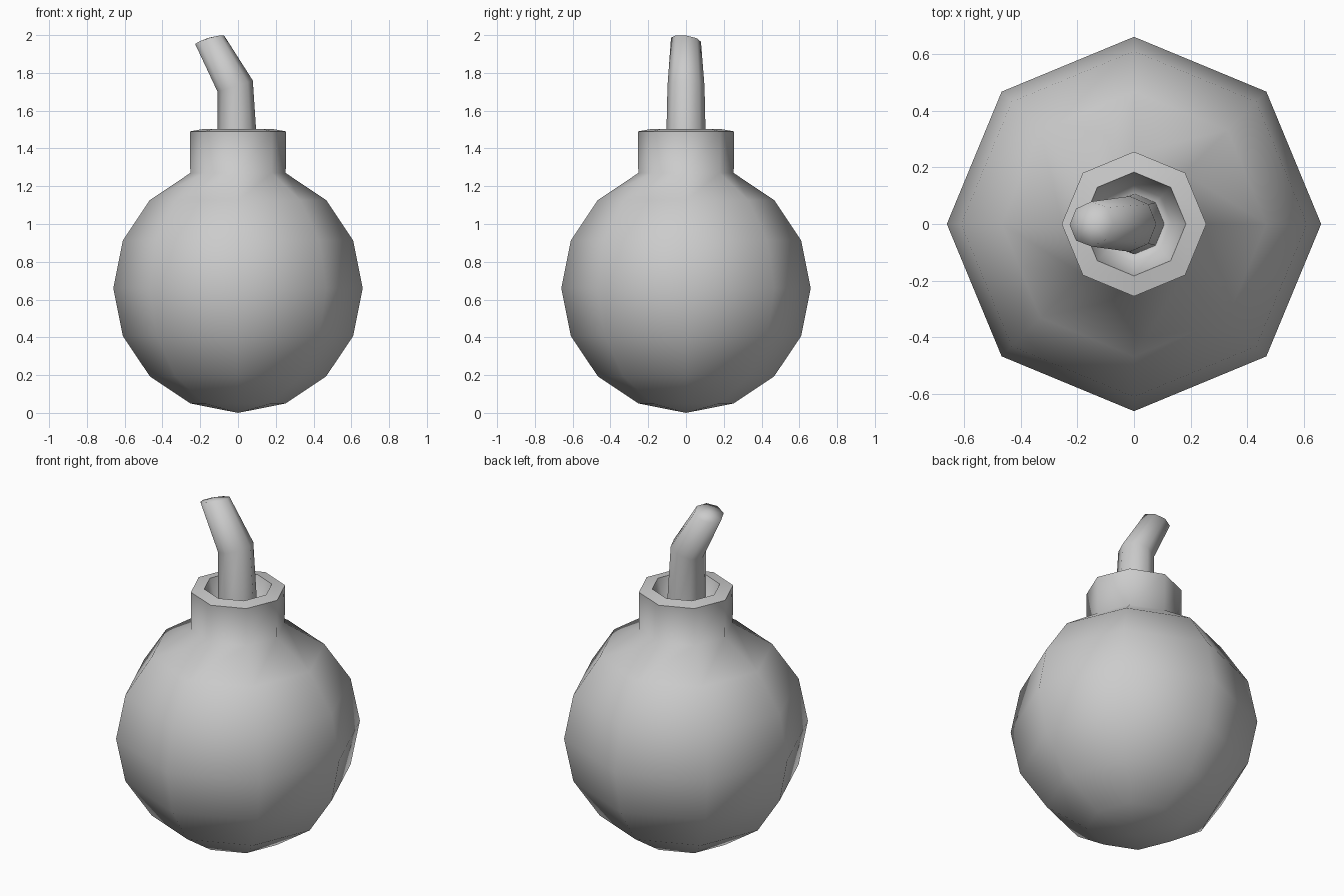
import bpy
import bmesh
import math
from mathutils import Vector

SIDES = 8

if "Cube" in bpy.data.objects:
    bpy.data.objects.remove(bpy.data.objects["Cube"], do_unlink=True)

grey = bpy.data.materials.new("plain_grey")
grey.use_nodes = True
grey.diffuse_color = (0.6, 0.6, 0.6, 1)
grey.node_tree.nodes["Principled BSDF"].inputs["Base Color"].default_value = (0.6, 0.6, 0.6, 1)


def add_ring(bm, centre, radius, normal=(0, 0, 1)):
    """Eight-sided ring around a centre, tilted to face the normal."""
    n = Vector(normal).normalized()
    u = (Vector((1, 0, 0)) - n * n.x).normalized()
    v = n.cross(u)
    angles = [math.tau * i / SIDES for i in range(SIDES)]
    return [bm.verts.new(Vector(centre) + radius * (u * math.cos(a) + v * math.sin(a)))
            for a in angles]


def bridge(bm, lower, upper):
    for i in range(SIDES):
        j = (i + 1) % SIDES
        bm.faces.new((lower[i], lower[j], upper[j], upper[i]))


def fan(bm, ring, tip, upward):
    apex = bm.verts.new(tip)
    for i in range(SIDES):
        a, b = ring[i], ring[(i + 1) % SIDES]
        bm.faces.new((a, b, apex) if upward else (b, a, apex))


def finish(bm, name, sharp_rings=()):
    """Smooth the mesh, keeping the listed rings as hard edges."""
    for face in bm.faces:
        face.smooth = True
    for ring in sharp_rings:
        for i in range(SIDES):
            bm.edges.get((ring[i], ring[(i + 1) % SIDES])).smooth = False
    mesh = bpy.data.meshes.new(name)
    bm.to_mesh(mesh)
    bm.free()
    mesh.materials.append(grey)
    bpy.context.collection.objects.link(bpy.data.objects.new(name, mesh))


# Round body, collar and hollow socket as one turned profile
R = 0.66
profile = [(R * math.sin(k * math.pi / 8), R - R * math.cos(k * math.pi / 8))
           for k in range(1, 8)]
profile += [(0.255, 1.49), (0.183, 1.503), (0.135, 1.34), (0.105, 1.33)]
bm = bmesh.new()
rings = [add_ring(bm, (0, 0, z), r) for r, z in profile]
for low, high in zip(rings, rings[1:]):
    bridge(bm, low, high)
fan(bm, rings[0], (0, 0, 0), False)
finish(bm, "body_and_collar", rings[7:9])

# Bent fuse with a slightly domed, tilted end
bm = bmesh.new()
end_normal = Vector((-0.28, 0.13, 0.95)).normalized()
end = Vector((-0.15, 0, 1.975))
fuse = [add_ring(bm, (0, 0, 1.33), 0.107),
        add_ring(bm, (-0.015, 0, 1.73), 0.098, (-0.3, 0, 0.95)),
        add_ring(bm, end, 0.08, end_normal)]
for low, high in zip(fuse, fuse[1:]):
    bridge(bm, low, high)
fan(bm, fuse[-1], end + end_normal * 0.012, True)
finish(bm, "fuse")
